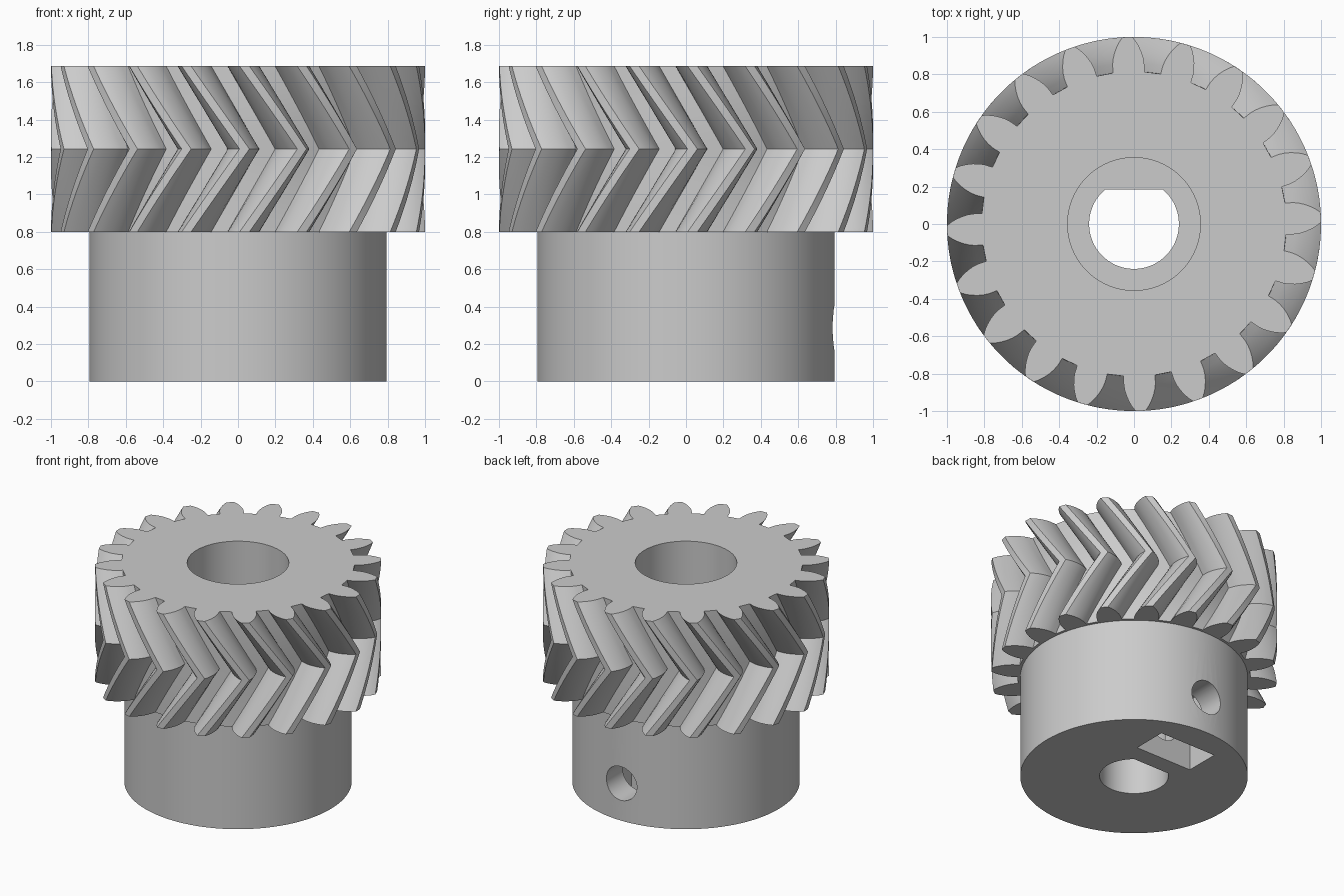
import bpy, bmesh
from math import sin, cos, asin, pi, radians, tau

if "Cube" in bpy.data.objects:
    bpy.data.objects.remove(bpy.data.objects["Cube"], do_unlink=True)

grey = bpy.data.materials.new("light grey")
grey.use_nodes = True
colour = (0.6, 0.6, 0.6, 1)
grey.diffuse_color = colour
grey.node_tree.nodes["Principled BSDF"].inputs["Base Color"].default_value = colour


def loft(name, profile, levels):
    """Closed solid from an (angle, radius) profile, stacked at (z, twist) levels."""
    bm = bmesh.new()
    rings = [[bm.verts.new((r * cos(a + t), r * sin(a + t), z)) for a, r in profile]
             for z, t in levels]
    n = len(profile)
    for low, high in zip(rings, rings[1:]):
        for i in range(n):
            j = (i + 1) % n
            bm.faces.new((low[i], low[j], high[j], high[i]))
    bm.faces.new(rings[0][::-1])
    bm.faces.new(rings[-1])
    mesh = bpy.data.meshes.new(name)
    bm.to_mesh(mesh)
    bm.free()
    mesh.materials.append(grey)
    obj = bpy.data.objects.new(name, mesh)
    bpy.context.collection.objects.link(obj)
    return obj


def circle(radius, sides=96):
    return [(i * tau / sides, radius) for i in range(sides)]


def cut(target, cutter):
    bpy.context.view_layer.objects.active = target
    mod = target.modifiers.new("cut", 'BOOLEAN')
    mod.operation = 'DIFFERENCE'
    mod.solver = 'EXACT'
    mod.object = cutter
    bpy.ops.object.modifier_apply(modifier=mod.name)
    bpy.data.objects.remove(cutter, do_unlink=True)


# Herringbone gear: one tooth flank, mirrored and repeated round the rim
TEETH, BOTTOM, TOP = 20, 0.8, 1.685
PITCH = tau / TEETH
flank = [(5.9, 0.815), (5.65, 0.86), (5.2, 0.89), (4.5, 0.92),
         (3.6, 0.95), (2.6, 0.977), (1.5, 1.0)]
tooth = [(-a, r) for a, r in flank] + [(a, r) for a, r in flank[::-1]]
rim = [(radians(a + 2) + k * PITCH, r) for k in range(TEETH) for a, r in tooth]

# The twist rises to one tooth pitch at mid height, then returns
STEPS = 16
levels = [(BOTTOM + (TOP - BOTTOM) * s / STEPS,
           PITCH * (1 - abs(2 * s / STEPS - 1))) for s in range(STEPS + 1)]
gear = loft("herringbone_gear", rim, levels)
cut(gear, loft("recess_cutter", circle(0.355), [(0.7, 0), (1.8, 0)]))

# Hub with a D-shaped shaft bore
hub = loft("hub", circle(0.795), [(0, 0), (BOTTOM, 0)])
BORE, FLAT = 0.24, 0.185
start = pi - asin(FLAT / BORE)
sweep = pi + 2 * asin(FLAT / BORE)
d_shape = [(start + sweep * i / 64, BORE) for i in range(65)]
cut(hub, loft("bore_cutter", d_shape, [(-0.1, 0), (0.9, 0)]))

# Nut slot open at the bottom of the hub
bpy.ops.mesh.primitive_cube_add(size=1, location=(0, 0.453, 0.23))
slot = bpy.context.object
slot.scale = (0.48, 0.265, 0.66)
slot.data.materials.append(grey)
cut(hub, slot)

# Set screw hole from the back of the hub into the bore
screw = loft("screw_cutter", circle(0.13, 48), [(0.05, 0), (0.9, 0)])
screw.rotation_euler.x = -pi / 2
screw.location.z = 0.286
cut(hub, screw)

# Smooth round walls, keeping edges sharp
bpy.ops.object.select_all(action='DESELECT')
for part in (gear, hub):
    part.select_set(True)
bpy.context.view_layer.objects.active = gear
bpy.ops.object.shade_smooth_by_angle(angle=radians(25))
